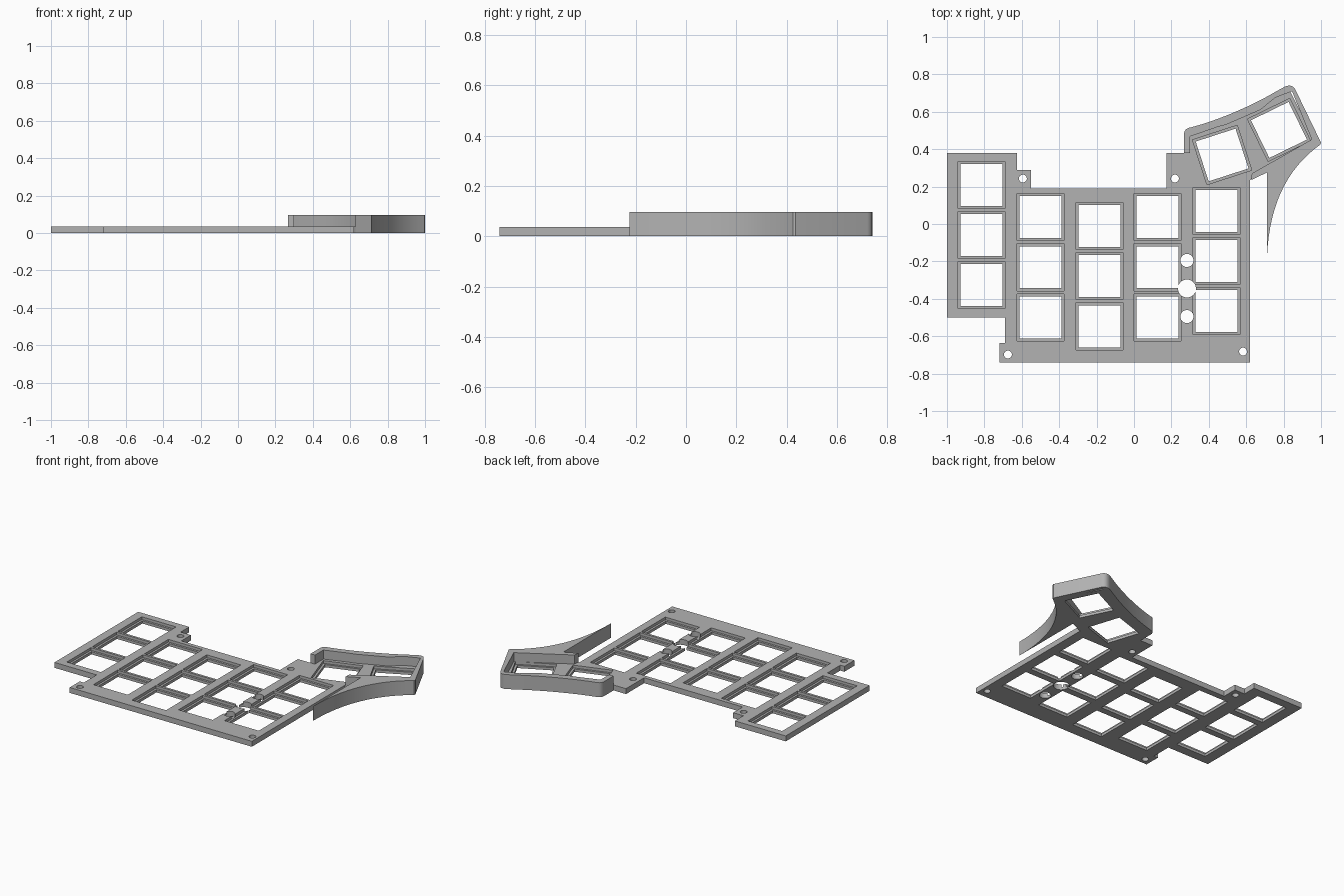
import bpy, bmesh, math
from mathutils import Vector, Matrix

old = bpy.data.objects.get("Cube")
if old:
    bpy.data.objects.remove(old, do_unlink=True)

PLATE_H, LEDGE_H, WALL_H = 0.036, 0.018, 0.096
HOLE, RECESS, PITCH = 0.224, 0.252, 0.268

grey = bpy.data.materials.new("plain_grey")
grey.use_nodes = True
grey.diffuse_color = (0.45, 0.45, 0.45, 1)
grey.node_tree.nodes["Principled BSDF"].inputs["Base Color"].default_value = (0.45, 0.45, 0.45, 1)


def make_object(name, bm):
    bmesh.ops.recalc_face_normals(bm, faces=bm.faces)
    mesh = bpy.data.meshes.new(name)
    bm.to_mesh(mesh)
    bm.free()
    mesh.materials.append(grey)
    obj = bpy.data.objects.new(name, mesh)
    bpy.context.collection.objects.link(obj)
    return obj


def extrude_outline(name, points, height):
    bm = bmesh.new()
    face = bm.faces.new([bm.verts.new((x, y, 0)) for x, y in points])
    top = bmesh.ops.extrude_face_region(bm, geom=[face])["geom"]
    verts = [v for v in top if isinstance(v, bmesh.types.BMVert)]
    bmesh.ops.translate(bm, verts=verts, vec=(0, 0, height))
    return make_object(name, bm)


def key_cutter(name, keys, size, bottom):
    bm = bmesh.new()
    for x, y, angle in keys:
        place = (Matrix.Translation((x, y, bottom + 0.1))
                 @ Matrix.Rotation(math.radians(angle), 4, "Z")
                 @ Matrix.Diagonal((size, size, 0.2, 1)))
        bmesh.ops.create_cube(bm, size=1, matrix=place)
    return make_object(name, bm)


def drill_cutter(name, drills):
    bm = bmesh.new()
    for x, y, radius in drills:
        bmesh.ops.create_cone(bm, cap_ends=True, segments=32, radius1=radius, radius2=radius,
                              depth=0.3, matrix=Matrix.Translation((x, y, 0)))
    return make_object(name, bm)


def curve(a, b, c, steps):
    a, b, c = Vector(a), Vector(b), Vector(c)
    ts = [i / steps for i in range(steps + 1)]
    return [tuple(a * (1 - t) ** 2 + b * 2 * t * (1 - t) + c * t * t) for t in ts]


# Switch plate outline, running under the thumb walls
plate = extrude_outline("switch_plate", [
    (-1, .38), (-.625, .38), (-.625, .29), (-.55, .29), (-.55, .19), (.175, .19),
    (.175, .38), (.28, .38), (.28, .49), (.53, .58), (.83, .72), (.97, .44),
    (.67, .27), (.62, .235), (.62, -.74), (-.72, -.74), (-.72, -.635),
    (-.69, -.635), (-.69, -.5), (-1, -.5)][::-1], PLATE_H)

# Key positions: five staggered columns and two turned thumb keys
columns = [(-.816, .209), (-.5, .037), (-.184, -.011), (.126, .037), (.441, .07)]
keys = [(x, y - row * PITCH, 0) for x, y in columns for row in range(3)]
keys += [(.471, .369, 18), (.775, .503, 26)]

# Screw holes and the three larger holes between the inner columns
drills = [(x, y, .021) for x, y in ((-.594, .243), (.219, .243), (-.674, -.698), (.583, -.682))]
drills += [(.283, -.195, .035), (.283, -.345, .048), (.283, -.495, .035)]

cutters = [key_cutter("recess_cutter", keys, RECESS, LEDGE_H),
           key_cutter("hole_cutter", keys, HOLE, -0.05),
           drill_cutter("drill_cutter", drills)]
for cutter in cutters:
    cutter.hide_render = True
    mod = plate.modifiers.new(cutter.name, "BOOLEAN")
    mod.operation = "DIFFERENCE"
    mod.solver = "EXACT"
    mod.object = cutter

# Bake the cuts and drop the cutters
graph = bpy.context.evaluated_depsgraph_get()
cut_mesh = bpy.data.meshes.new_from_object(plate.evaluated_get(graph))
plate.modifiers.clear()
plate.data = cut_mesh
for cutter in cutters:
    bpy.data.objects.remove(cutter, do_unlink=True)

# Thumb wall: inner edge, curved fin, rounded outer corner and swept back edge
inner = [(.30, .38), (.30, .468), (.45, .52), (.49, .53), (.675, .61),
         (.755, .675), (.845, .71), (.95, .452), (.63, .27)]
fin = [(.627, .235), (.71, .275)] + curve((.71, -.225), (.712, .225), (.997, .425), 16)
corner = [(1, .435)] + curve((.862, .72), (.845, .75), (.807, .735), 6)
back = curve((.70, .675), (.50, .57), (.31, .518), 8) + curve((.30, .516), (.267, .51), (.267, .475), 6)
wall = extrude_outline("thumb_wall", inner + fin + corner + back + [(.267, .38)], WALL_H)

bpy.ops.object.select_all(action="DESELECT")
wall.select_set(True)
bpy.context.view_layer.objects.active = wall
bpy.ops.object.shade_smooth_by_angle(angle=math.radians(25))
